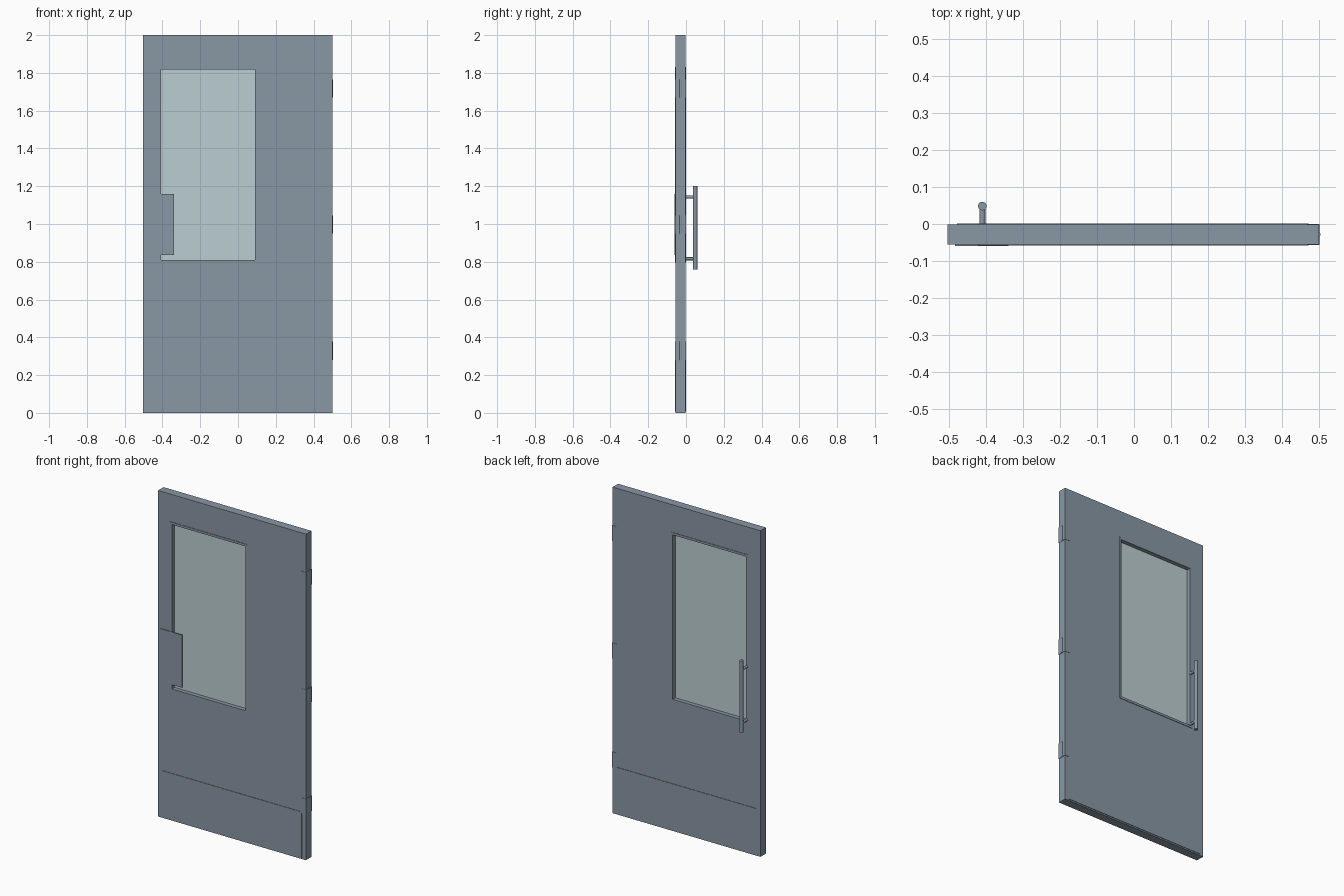
import bpy, math

if "Cube" in bpy.data.objects:
    bpy.data.objects.remove(bpy.data.objects["Cube"])


def material(name, rgb):
    m = bpy.data.materials.new(name)
    m.diffuse_color = (*rgb, 1)
    m.use_nodes = True
    m.node_tree.nodes["Principled BSDF"].inputs["Base Color"].default_value = m.diffuse_color
    return m


STEEL = material("blue_grey_steel", (0.25, 0.31, 0.37))
GLASS = material("pale_glass", (0.50, 0.62, 0.64))


def mesh_object(name, verts, faces, mat):
    me = bpy.data.meshes.new(name)
    me.from_pydata(verts, [], faces)
    me.materials.append(mat)
    ob = bpy.data.objects.new(name, me)
    bpy.context.collection.objects.link(ob)
    return ob


def box(name, x, y, z, mat=STEEL):
    verts = [(a, b, c) for a in x for b in y for c in z]
    faces = [(0, 1, 3, 2), (4, 6, 7, 5), (0, 4, 5, 1),
             (2, 3, 7, 6), (0, 2, 6, 4), (1, 5, 7, 3)]
    return mesh_object(name, verts, faces, mat)


def frame(name, outer, inner, y, mat=STEEL):
    """Rectangular ring; outer and inner are (x0, x1, z0, z1)."""
    def ring(r, d):
        return [(r[0], d, r[2]), (r[1], d, r[2]), (r[1], d, r[3]), (r[0], d, r[3])]
    verts = ring(outer, y[0]) + ring(inner, y[0]) + ring(outer, y[1]) + ring(inner, y[1])
    faces = []
    for i in range(4):
        j = (i + 1) % 4
        faces += [(i, j, 4 + j, 4 + i), (8 + j, 8 + i, 12 + i, 12 + j),
                  (j, i, 8 + i, 8 + j), (4 + i, 4 + j, 12 + j, 12 + i)]
    return mesh_object(name, verts, faces, mat)


def cylinder(name, r, length, loc, rot=(0, 0, 0)):
    bpy.ops.mesh.primitive_cylinder_add(vertices=32, radius=r, depth=length,
                                        location=loc, rotation=rot)
    ob = bpy.context.object
    ob.name = name
    ob.data.materials.append(STEEL)
    bpy.ops.object.shade_smooth_by_angle()
    return ob


FRONT, BACK = -0.055, -0.002
MID = (FRONT + BACK) / 2
opening = (-0.407, 0.09, 0.809, 1.817)
trim = (-0.421, 0.104, 0.795, 1.831)

# Door leaf with window opening, and the glass set in the middle
frame("door_leaf", (-0.504, 0.499, 0, 2), opening, (FRONT, BACK))
box("window_glass", opening[:2], (MID - 0.004, MID + 0.004), opening[2:], GLASS)

# Thin window trim and kick plate on both faces
for side, y in (("front", (FRONT - 0.003, FRONT)), ("back", (BACK, BACK + 0.003))):
    frame(side + "_window_trim", trim, opening, y)
    box(side + "_kick_plate", (-0.478, 0.472), y, (0.008, 0.29))

# Push plate on the front
box("push_plate", (-0.484, -0.339), (-0.060, FRONT), (0.836, 1.159))

# Pull handle on the back
cylinder("pull_bar", 0.0115, 0.44, (-0.41, 0.0485, 0.98))
for z in (0.816, 1.142):
    cylinder("pull_post", 0.008, 0.05, (-0.41, 0.0235, z), (math.pi / 2, 0, 0))

# Hinges wrapping the right edge
for z in (0.329, 0.998, 1.718):
    box("hinge_leaf", (0.468, 0.501), (FRONT - 0.002, BACK + 0.002), (z - 0.048, z + 0.048))
    cylinder("hinge_knuckle", 0.007, 0.096, (0.497, MID, z))
